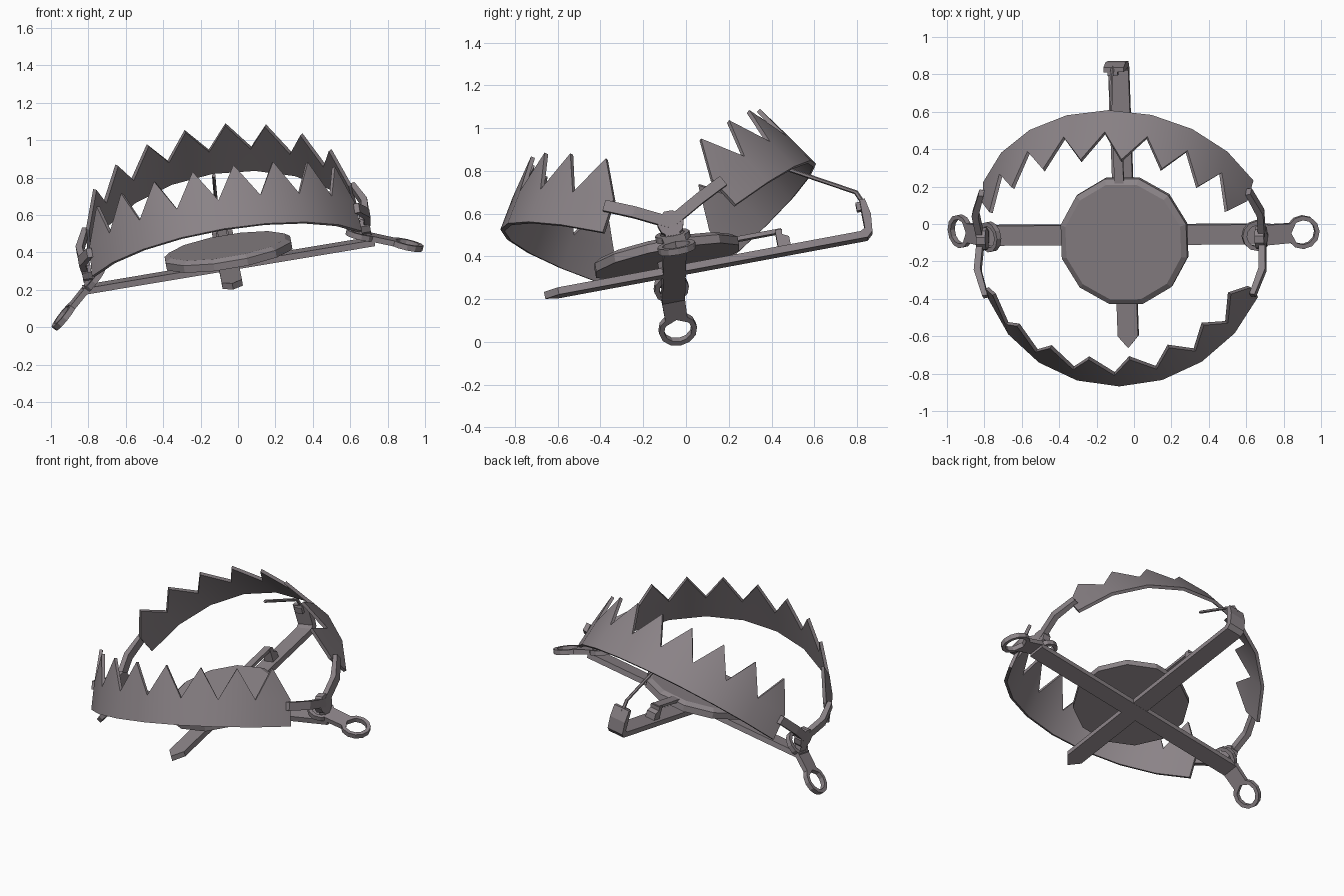
import bpy, bmesh, math
from mathutils import Matrix, Vector

if "Cube" in bpy.data.objects:
    bpy.data.objects.remove(bpy.data.objects["Cube"])

steel = bpy.data.materials.new("grey steel")
steel.diffuse_color = (0.26, 0.23, 0.245, 1)
steel.use_nodes = True
steel.node_tree.nodes["Principled BSDF"].inputs["Base Color"].default_value = steel.diffuse_color

# The whole trap lies tilted: local frame of its base
ex = Vector((0.986, 0.005, 0.165)).normalized()
ez = Vector((-0.16, -0.186, 0.969))
ez = (ez - ex * ez.dot(ex)).normalized()
ey = ez.cross(ex)
M = Matrix((ex, ey, ez)).transposed().to_4x4()
M.translation = (-0.05, -0.057, 0.33)


def T(x, y, z):
    return Matrix.Translation((x, y, z))


def R(deg, axis):
    return Matrix.Rotation(math.radians(deg), 4, axis)


def finish(name, bm, mat):
    bmesh.ops.recalc_face_normals(bm, faces=bm.faces)
    me = bpy.data.meshes.new(name)
    bm.to_mesh(me)
    bm.free()
    me.materials.append(steel)
    ob = bpy.data.objects.new(name, me)
    bpy.context.collection.objects.link(ob)
    ob.matrix_world = mat
    return ob


def prism(name, outline, z0, z1, mat):
    """Flat outline in xy, extruded from z0 to z1."""
    bm = bmesh.new()
    f = bm.faces.new([bm.verts.new((x, y, z0)) for x, y in outline])
    ext = bmesh.ops.extrude_face_region(bm, geom=[f])
    bmesh.ops.translate(bm, vec=(0, 0, z1 - z0),
                        verts=[v for v in ext["geom"] if isinstance(v, bmesh.types.BMVert)])
    return finish(name, bm, mat)


def box(name, x0, x1, y0, y1, z0, z1, mat=M):
    return prism(name, [(x0, y0), (x1, y0), (x1, y1), (x0, y1)], z0, z1, mat)


def disc(name, r0, r1, h, n, mat):
    bm = bmesh.new()
    bmesh.ops.create_cone(bm, cap_ends=True, segments=n, radius1=r0, radius2=r1, depth=h)
    return finish(name, bm, mat)


def ring(name, ro, ri, h, n, mat):
    bm = bmesh.new()
    loops = []
    for r, z in ((ro, -h / 2), (ro, h / 2), (ri, h / 2), (ri, -h / 2)):
        loops.append([bm.verts.new((r * math.cos(2 * math.pi * i / n),
                                    r * math.sin(2 * math.pi * i / n), z)) for i in range(n)])
    for k in range(4):
        a, b = loops[k], loops[(k + 1) % 4]
        for i in range(n):
            j = (i + 1) % n
            bm.faces.new((a[i], a[j], b[j], b[i]))
    return finish(name, bm, mat)


def rod(name, a, b, r):
    a, b = Vector(a), Vector(b)
    mat = (b - a).to_track_quat('Z', 'Y').to_matrix().to_4x4()
    mat.translation = (a + b) / 2
    return disc(name, r, r, (b - a).length, 6, mat)


# Base: long bar, and cross bar with pointed front end
box("base_bar", -0.79, 0.79, -0.054, 0.054, -0.018, 0.016)
prism("cross_bar", [(-0.055, -0.55), (0, -0.615), (0.055, -0.55), (0.055, 0.92), (-0.055, 0.92)],
      -0.017, 0.017, M)

# Upright at the back of the cross bar (profile in local y, z, extruded along x)
YZ = Matrix(((0, 0, 1, 0), (1, 0, 0, 0), (0, 1, 0, 0), (0, 0, 0, 1)))
prism("back_upright", [(0.89, -0.017), (0.92, -0.017), (0.947, 0.008), (0.955, 0.09), (0.94, 0.165),
                       (0.915, 0.165), (0.915, 0.03), (0.89, 0.015)], -0.055, 0.055, M @ YZ)
box("upright_eye", -0.035, 0.02, 0.895, 0.916, 0.12, 0.16)

# Bent holding rod
rod("rod_bend", (-0.115, 0.835, 0.64), (-0.12, 0.795, 0.70), 0.011)
rod("holding_rod", (-0.12, 0.80, 0.698), (-0.13, 0.47, 0.81), 0.010)

# Pan: twelve-sided plate with bevelled rim
pan = M @ T(0.01, -0.02, 0) @ R(15, 'Z')
disc("pan_rim", 0.352, 0.352, 0.04, 12, pan @ T(0, 0, 0.07))
disc("pan_top", 0.352, 0.322, 0.02, 12, pan @ T(0, 0, 0.10))
disc("pan_stem", 0.05, 0.05, 0.05, 8, pan @ T(0, 0, 0.035))

# Pan tongue and catch
box("pan_tongue", -0.028, 0.022, 0.29, 0.53, 0.085, 0.105)
prism("catch", [(0.50, 0.015), (0.56, 0.015), (0.56, 0.06), (0.53, 0.075), (0.535, 0.10), (0.50, 0.10)],
      -0.035, 0.03, M @ YZ)

# Jaws: curved toothed blades on two hinged arms
RAD, STEP, TEETH = 0.79, math.radians(17), 8
for name, turn, lift in (("front_jaw", 180, 26.5), ("back_jaw", 0, 29)):
    J = M @ T(0, 0, 0.1) @ R(turn, 'Z') @ R(lift, 'X')
    bm = bmesh.new()

    def pt(i, r, p):
        a = (i - TEETH / 2) * STEP
        return bm.verts.new((r * math.sin(a), r * math.cos(a), p))

    low = [pt(i, RAD, -0.12) for i in range(TEETH + 1)]
    mid = [pt(i, RAD - 0.014, 0.045) for i in range(TEETH + 1)]
    for i in range(TEETH):
        bm.faces.new((low[i], low[i + 1], mid[i + 1], mid[i]))
        bm.faces.new((mid[i], mid[i + 1], pt(i + 0.5, RAD - 0.04, 0.235)))
    bmesh.ops.recalc_face_normals(bm, faces=bm.faces)
    bm.normal_update()
    if sum(f.normal.dot(f.calc_center_median()) for f in bm.faces) < 0:
        bmesh.ops.reverse_faces(bm, faces=bm.faces)
    bm.normal_update()
    bmesh.ops.solidify(bm, geom=bm.faces[:], thickness=0.02)
    ob = finish(name, bm, J)
    bpy.context.view_layer.objects.active = ob
    ob.select_set(True)
    bpy.ops.object.shade_smooth_by_angle(angle=math.radians(30))
    ob.select_set(False)
    for s, side in ((-1, "left"), (1, "right")):
        prism(f"{name}_arm_{side}",
              [(s * x, y) for x, y in ((0.71, 0.32), (0.755, 0.17), (0.745, 0), (0.78, 0),
                                       (0.79, 0.18), (0.738, 0.325))], -0.022, 0.03, J)

# Hinges, and spring levers with a ring at each end
for s, side, dip in ((-1, "left", 42), (1, "right", 22)):
    disc(f"{side}_hinge", 0.062, 0.062, 0.05, 10, M @ T(s * 0.755, 0, 0.1) @ R(90, 'Y'))
    box(f"{side}_hinge_post", s * 0.755 - 0.022, s * 0.755 + 0.022, -0.035, 0.035, 0.0, 0.1)
    L = M @ T(s * 0.725, 0, 0.045) @ R(0 if s > 0 else 180, 'Z') @ R(dip, 'Y')
    ring(f"{side}_spring_inner_ring", 0.082, 0.058, 0.03, 12, L)
    ring(f"{side}_spring_outer_ring", 0.09, 0.066, 0.03, 12, L @ T(0.25, 0, 0))
    prism(f"{side}_spring_plate", [(0.06, -0.055), (0.19, -0.052), (0.205, -0.075), (0.215, -0.06),
                                   (0.185, 0), (0.215, 0.06), (0.205, 0.075), (0.19, 0.052), (0.06, 0.055)],
          -0.015, 0.015, L)
